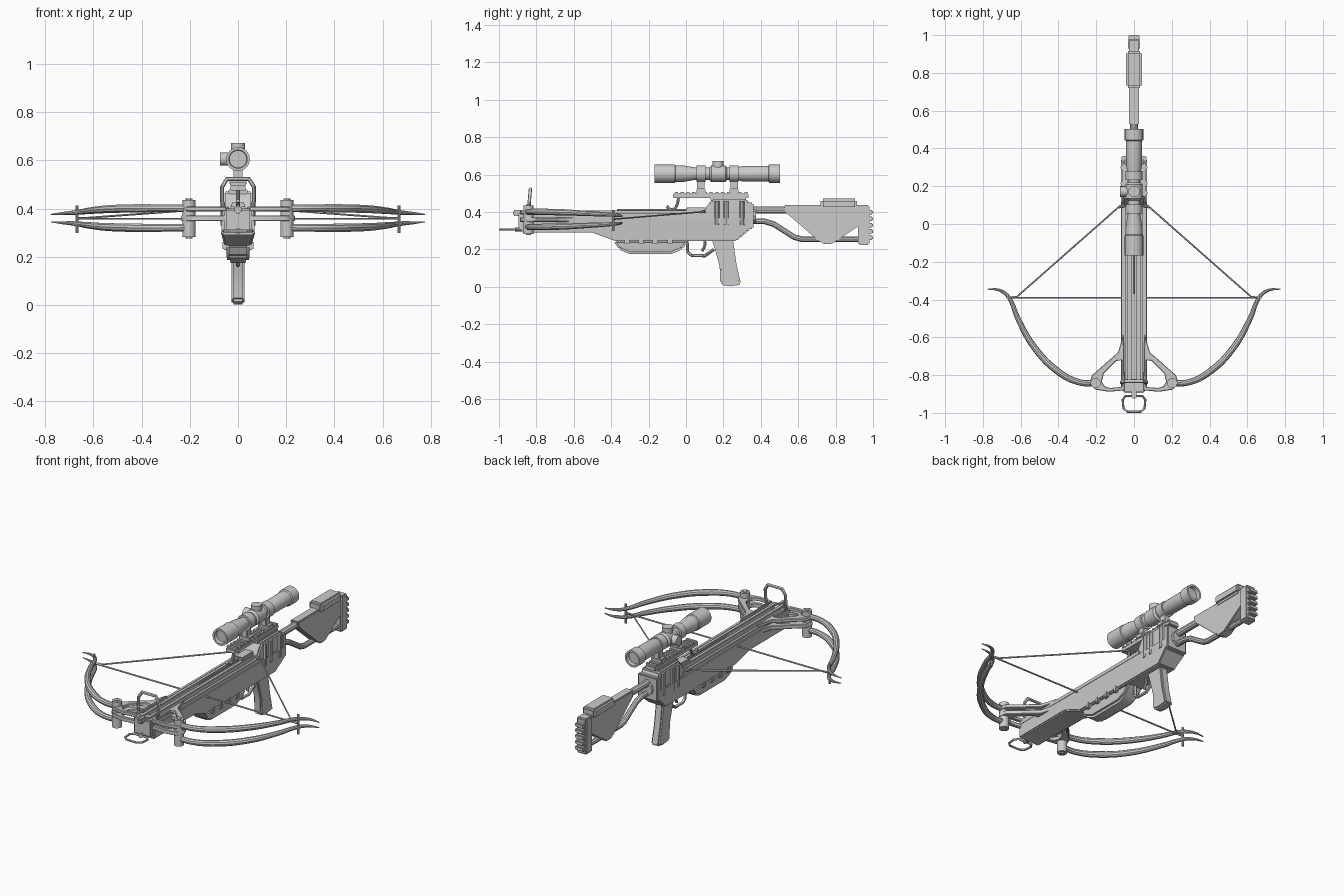
import bpy, bmesh, math
from mathutils import Vector

if "Cube" in bpy.data.objects:
    bpy.data.objects.remove(bpy.data.objects["Cube"])

mat = bpy.data.materials.new("plain_grey")
mat.diffuse_color = (0.6, 0.6, 0.6, 1)
mat.use_nodes = True
mat.node_tree.nodes["Principled BSDF"].inputs["Base Color"].default_value = mat.diffuse_color


def add(name, mesh):
    ob = bpy.data.objects.new(name, mesh)
    bpy.context.collection.objects.link(ob)
    mesh.materials.clear()
    mesh.materials.append(mat)
    return ob


def finish(name, bm, bevel=0.0, seg=2):
    bmesh.ops.recalc_face_normals(bm, faces=bm.faces)
    if bevel:
        sharp = [e for e in bm.edges if len(e.link_faces) == 2 and e.calc_face_angle() > 0.5]
        bmesh.ops.bevel(bm, geom=sharp, offset=bevel, segments=seg, affect='EDGES')
    me = bpy.data.meshes.new(name)
    bm.to_mesh(me)
    bm.free()
    return add(name, me)


def box(name, x, y, z, bevel=0.003):
    return prism(name, [(y[0], z[0]), (y[1], z[0]), (y[1], z[1]), (y[0], z[1])], x[0], x[1], bevel)


def prism(name, pts, x0, x1, bevel=0.0, taper=None, seg=2):
    """Side profile (y, z) extruded across x; taper(y, z) scales the width."""
    bm = bmesh.new()
    f = taper or (lambda y, z: 1)
    a = [bm.verts.new((x0 * f(y, z), y, z)) for y, z in pts]
    b = [bm.verts.new((x1 * f(y, z), y, z)) for y, z in pts]
    n = len(pts)
    bm.faces.new(a)
    bm.faces.new(b)
    for i in range(n):
        j = (i + 1) % n
        bm.faces.new((a[i], a[j], b[j], b[i]))
    return finish(name, bm, bevel, seg)


def tube(name, pts, r, radii=None, smooth=False, cyclic=False, res=3):
    """Round bar swept along points."""
    cu = bpy.data.curves.new(name, 'CURVE')
    cu.dimensions = '3D'
    cu.bevel_depth, cu.bevel_resolution, cu.use_fill_caps = r, res, True
    cu.resolution_u = 5
    sp = cu.splines.new('BEZIER')
    sp.bezier_points.add(len(pts) - 1)
    for i, (bp, p) in enumerate(zip(sp.bezier_points, pts)):
        bp.co = p
        bp.handle_left_type = bp.handle_right_type = 'AUTO' if smooth else 'VECTOR'
        bp.radius = radii[i] if radii else 1
    sp.use_cyclic_u = cyclic
    if not smooth:
        sp.resolution_u = 1
    tmp = bpy.data.objects.new(name + "_path", cu)
    bpy.context.collection.objects.link(tmp)
    dg = bpy.context.evaluated_depsgraph_get()
    me = bpy.data.meshes.new_from_object(tmp.evaluated_get(dg))
    bpy.data.objects.remove(tmp)
    return add(name, me)


def lathe(name, prof, cx, cz, n=24):
    """Profile (y, radius) turned around a lengthwise axis."""
    bm = bmesh.new()
    rings = [[bm.verts.new((cx + r * math.cos(2 * math.pi * k / n), y,
                            cz + r * math.sin(2 * math.pi * k / n))) for k in range(n)] for y, r in prof]
    for a, b in zip(rings, rings[1:]):
        for k in range(n):
            bm.faces.new((a[k], a[(k + 1) % n], b[(k + 1) % n], b[k]))
    bm.faces.new(rings[0])
    bm.faces.new(rings[-1])
    return finish(name, bm)


def frame(name, outer, inner, z0, z1):
    """Flat plate with an opening, outlines given in (x, y)."""
    bm = bmesh.new()
    L = [[bm.verts.new((x, y, z)) for x, y in pts] for z in (z0, z1) for pts in (outer, inner)]
    for i in range(len(outer)):
        j = (i + 1) % len(outer)
        for p, q in ((0, 1), (2, 3), (0, 2), (1, 3)):
            bm.faces.new((L[p][i], L[p][j], L[q][j], L[q][i]))
    return finish(name, bm, 0.003, 1)


# Main body: forestock and receiver in one profile, narrowing below
narrow = lambda y, z: 0.82 if z < 0.28 else 1
prism("body", [(-.88, .29), (-.5, .29), (-.38, .246), (.27, .246), (.345, .31), (.345, .375), (-.88, .375)],
      -.068, .068, .006, narrow)
prism("receiver", [(.08, .36), (.345, .36), (.345, .44), (.325, .47), (.14, .47), (.11, .43)], -.06, .06, .008)
for s in (1, -1):
    box("track_rail", sorted((s * .012, s * .034)), (-.88, .12), (.37, .408))
    box("track_edge", sorted((s * .046, s * .066)), (-.88, .12), (.37, .395))
    # Receiver ribs
    for y in (.165, .215, .30):
        tube("receiver_rib", [(s * .058, y, .33), (s * .058, y, .46)], .014)
    # Foregrip side nubs
    for y in (-.315, -.24, -.165, -.085):
        box("side_nub", sorted((s * .03, s * .064)), (y - .014, y + .014), (.228, .266), .005)
box("receiver_back_plate", (-.066, .066), (.325, .36), (.31, .45), .006)
box("front_block", (-.058, .058), (-.895, -.82), (.30, .40), .008)
box("front_clip", (-.014, .014), (-.925, -.87), (.38, .41), .006)
box("latch", (-.03, .03), (.0, .11), (.395, .425), .006)

# Bolt lying in the track
tube("bolt", [(0, -.37, .41), (0, .08, .41)], .006)

# Foregrip, trigger group and grip
prism("foregrip", [(-.39, .25), (-.36, .20), (-.30, .175), (-.08, .175), (-.02, .20), (.02, .25)],
      -.05, .05, .012, lambda y, z: .85 if z < .19 else 1)
tube("trigger_guard", [(0, .005, .25), (0, .01, .185), (0, .03, .168), (0, .10, .166), (0, .15, .20)], .009)
tube("trigger", [(0, .10, .25), (0, .10, .22), (0, .085, .19)], .008, smooth=True)
prism("grip", [(.135, .26), (.155, .20), (.18, .11), (.183, .02), (.20, .008), (.24, .003), (.295, .012),
               (.27, .12), (.25, .26)], -.026, .026, .008)

# Buttstock with tubes, cheek rest and ribbed pad
tube("stock_upper_tube", [(0, .33, .41), (0, .56, .41)], .02)
tube("stock_lower_tube", [(0, .33, .35), (0, .42, .35), (0, .47, .335), (0, .58, .265), (0, .62, .255), (0, .94, .255)], .016)
tube("stock_collar", [(0, .345, .38), (0, .375, .38)], .04)
prism("stock", [(.525, .437), (.93, .437), (.93, .33), (.78, .23), (.74, .228), (.71, .245), (.53, .40)],
      -.027, .027, .005)
box("cheek_rest", (-.043, .043), (.72, .915), (.415, .472), .012)
box("butt_plate", (-.033, .033), (.92, .98), (.225, .437), .008)
for i in range(5):
    z = .262 + i * .034
    box("pad_rib", (-.029, .029), (.97, 1.0), (z - .012, z + .012), .005)

# Scope rail with teeth and supports
box("scope_rail", (-.032, .032), (-.07, .335), (.475, .498))
for i in range(13):
    y = -.06 + i * .031
    box("rail_tooth", (-.034, .034), (y, y + .017), (.496, .508), .002)
box("rail_support", (-.04, .04), (.13, .32), (.46, .48))
tube("rail_hook", [(0, -.04, .478), (0, -.048, .44), (0, -.06, .42), (0, -.085, .415), (0, -.103, .432)], .008, smooth=True)

# Scope with recessed lenses, rings and turrets
lathe("scope", [(-.145, .036), (-.168, .038), (-.168, .049), (-.06, .049), (-.055, .045), (-.02, .045), (.05, .033),
                (.27, .033), (.30, .041), (.44, .042), (.445, .049), (.502, .049), (.502, .038), (.48, .036)], 0, .605)
for y in (.08, .257):
    lathe("scope_ring", [(y - .024, .034), (y - .024, .045), (y + .024, .045), (y + .024, .034)], 0, .605)
    box("ring_post", (-.018, .018), (y - .02, y + .02), (.50, .58))
    box("ring_clamp", (-.036, .036), (y - .024, y + .024), (.498, .525), .004)
lathe("turret_saddle", [(.125, .034), (.135, .045), (.21, .045), (.22, .034)], 0, .605)
tube("top_turret", [(0, .172, .60), (0, .172, .672)], .03, res=5)
tube("side_turret", [(0, .172, .605), (-.074, .172, .605)], .028, res=5)

# Front sight hoop and foot stirrup
tube("front_hoop", [(-.052, -.84, .38), (-.066, -.84, .43), (-.066, -.835, .49), (-.045, -.832, .523),
                    (.045, -.832, .523), (.066, -.835, .49), (.066, -.84, .43), (.052, -.84, .38)], .009)
tube("stirrup", [(-.045, -.91, .307), (-.06, -.93, .307), (-.056, -.975, .307), (-.035, -.994, .307),
                 (.035, -.994, .307), (.056, -.975, .307), (.06, -.93, .307), (.045, -.91, .307)],
     .006, cyclic=True)
tube("stirrup_stem", [(0, -.87, .307), (0, -.915, .307)], .012)

# Bow: brackets, pivots, paired limbs and strings, mirrored
path = [(.19, -.842), (.29, -.838), (.41, -.775), (.53, -.65), (.615, -.50), (.662, -.39),
        (.69, -.362), (.725, -.347), (.775, -.345)]
radii = [1, 1, 1.1, 1.05, .85, .65, .55, .4, .15]
up = [.40, .401, .401, .398, .391, .385, .382, .38, .376]
outer = [(.055, -.58), (.085, -.68), (.222, -.80), (.237, -.845), (.205, -.877), (.13, -.888), (.05, -.88)]
inner = [(.062, -.72), (.095, -.725), (.16, -.79), (.17, -.835), (.155, -.86), (.125, -.868), (.062, -.862)]
for s in (1, -1):
    flip = lambda pts: [(s * x, y) for x, y in pts]
    frame("lower_bracket", flip(outer), flip(inner), .348, .372)
    frame("upper_bracket", flip(outer), flip(inner), .388, .408)
    tube("limb_pivot", [(s * .203, -.842, .282), (s * .203, -.842, .436)], .027, res=5)
    tube("pivot_pin", [(s * .203, -.842, .276), (s * .203, -.842, .441)], .014)
    for name, zs in (("upper_limb", up), ("lower_limb", [.721 - z for z in up])):
        tube(name, [(s * x, y, z) for (x, y), z in zip(path, zs)], .0165, radii, smooth=True)
    tube("limb_tip_pin", [(s * .668, -.39, .298), (s * .668, -.39, .412)], .007)
    tube("drawn_string", [(s * .665, -.39, .362), (s * .62, -.385, .362), (s * .075, .095, .402)], .0045, res=1)
    tube("string_guide", [(s * .04, .10, .402), (s * .08, .09, .402)], .008)
tube("cross_string", [(-.665, -.39, .358), (.665, -.39, .358)], .0045, res=1)

# Smooth shading with crisp edges
bpy.ops.object.select_all(action='SELECT')
bpy.context.view_layer.objects.active = bpy.context.collection.objects[0]
bpy.ops.object.shade_smooth_by_angle(angle=math.radians(35))
